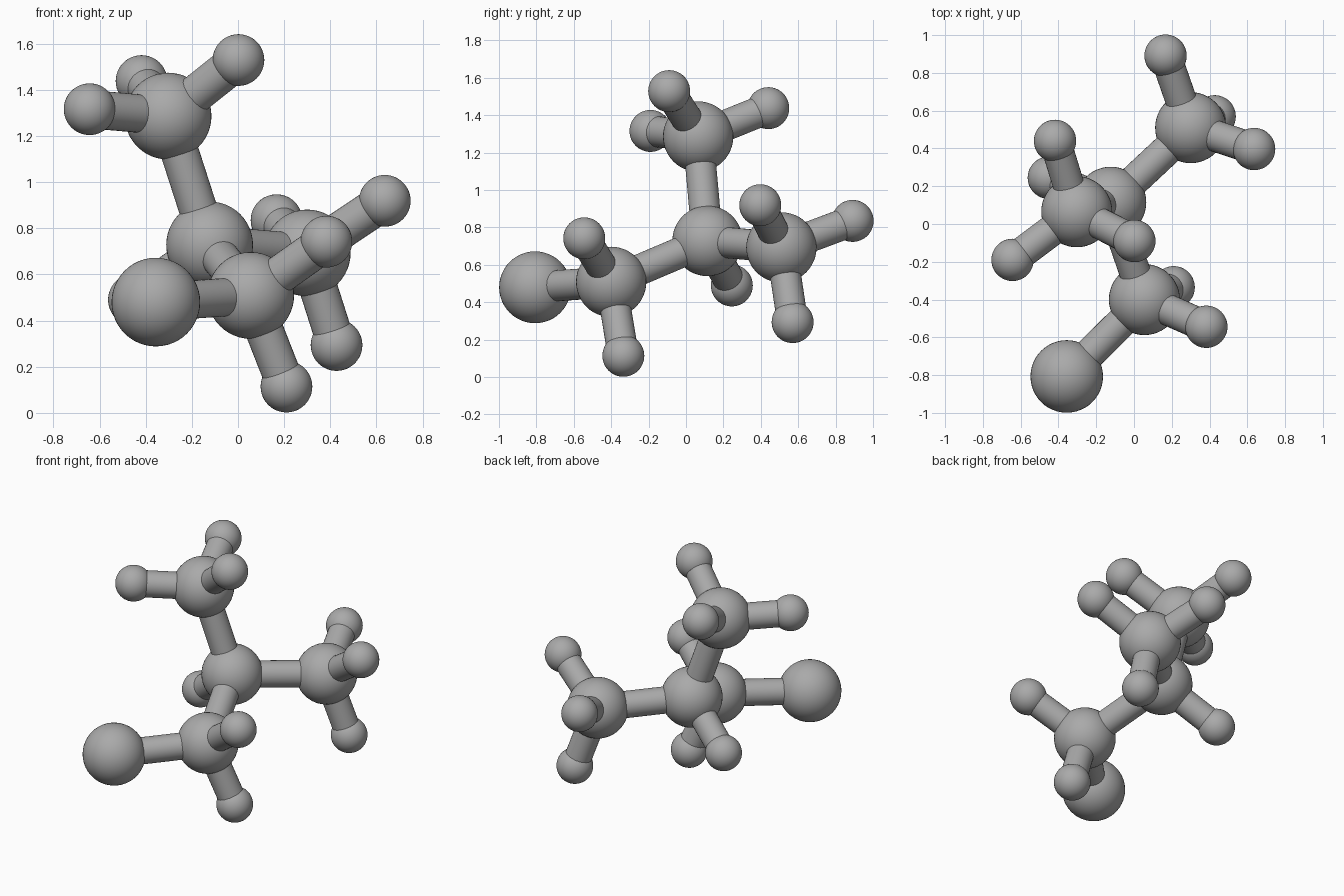
import bpy
from mathutils import Vector

cube = bpy.data.objects.get("Cube")
if cube:
    bpy.data.objects.remove(cube, do_unlink=True)

CORE_R, SMALL_R, LARGE_R, ROD_R = 0.188, 0.112, 0.192, 0.083

grey = bpy.data.materials.new("mid grey")
grey.use_nodes = True
grey.diffuse_color = (0.4, 0.4, 0.4, 1)
grey.node_tree.nodes["Principled BSDF"].inputs["Base Color"].default_value = grey.diffuse_color


def finish(name):
    obj = bpy.context.object
    obj.name = name
    obj.data.materials.append(grey)
    bpy.ops.object.shade_smooth_by_angle()


def ball(name, centre, radius):
    bpy.ops.mesh.primitive_uv_sphere_add(segments=48, ring_count=24, radius=radius, location=centre)
    finish(name)


def rod(name, start, end):
    a, b = Vector(start), Vector(end)
    bpy.ops.mesh.primitive_cylinder_add(vertices=32, radius=ROD_R, depth=(b - a).length,
                                        location=(a + b) / 2)
    bpy.context.object.rotation_euler = (b - a).to_track_quat("Z", "Y").to_euler()
    finish(name)


# Each core ball with the small balls attached to it
cores = {
    "centre": ((-0.123, 0.115, 0.728), [(-0.451, 0.245, 0.49)]),
    "upper": ((-0.303, 0.065, 1.286),
              [(-0.643, -0.19, 1.316), (0.002, -0.09, 1.529), (-0.418, 0.44, 1.438)]),
    "back": ((0.30, 0.51, 0.693),
             [(0.636, 0.397, 0.919), (0.427, 0.57, 0.294), (0.167, 0.891, 0.835)]),
    "front": ((0.055, -0.40, 0.509),
              [(0.383, -0.544, 0.742), (0.21, -0.335, 0.114)]),
}

for name, (centre, tips) in cores.items():
    ball(name + "_core_ball", centre, CORE_R)
    for i, tip in enumerate(tips, 1):
        ball(f"{name}_small_ball_{i}", tip, SMALL_R)
        rod(f"{name}_small_rod_{i}", centre, tip)

# Rods joining the cores
for name in ("upper", "back", "front"):
    rod(name + "_joining_rod", cores["centre"][0], cores[name][0])

# Large end ball
large = (-0.356, -0.807, 0.48)
ball("large_end_ball", large, LARGE_R)
rod("large_end_rod", cores["front"][0], large)
